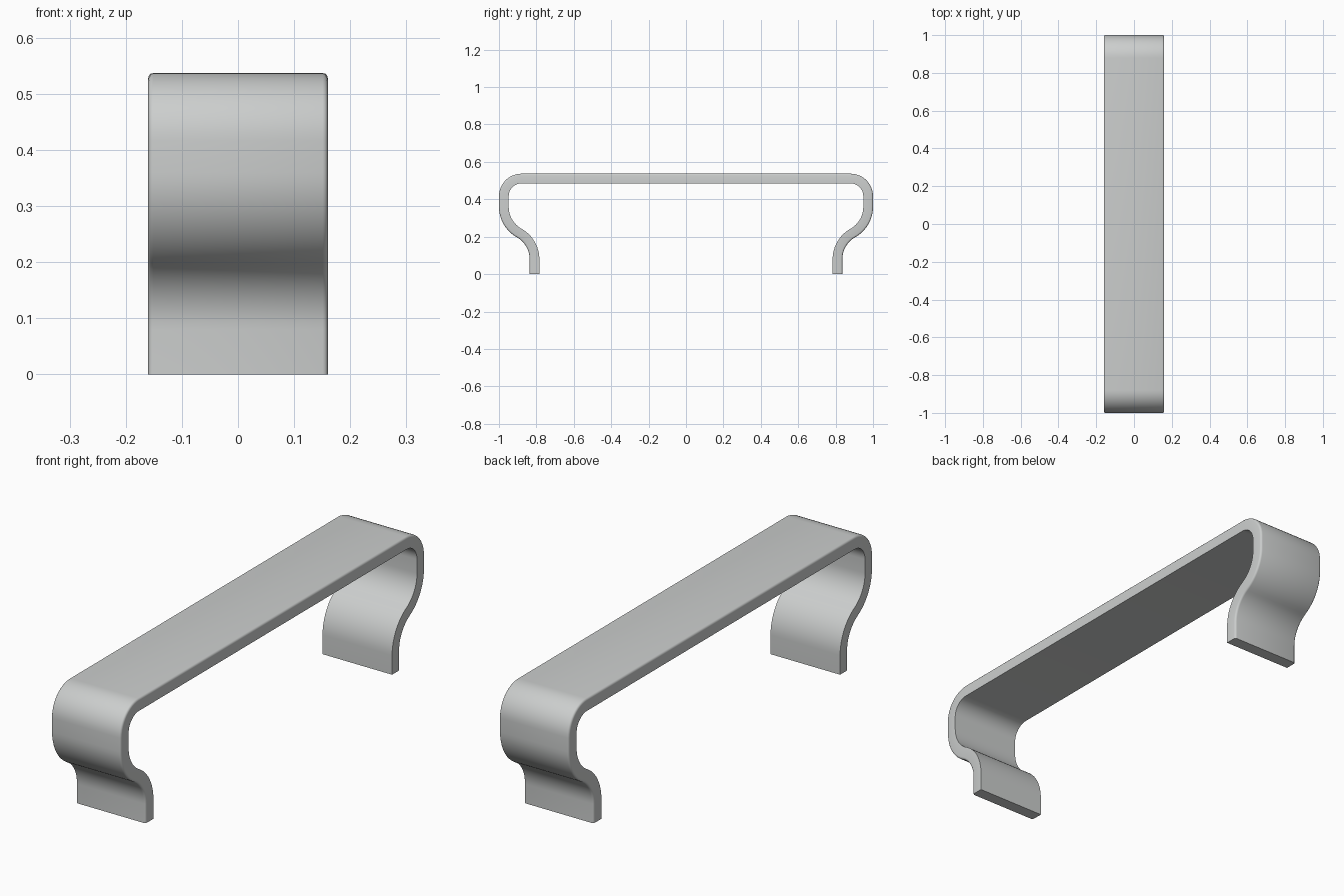
import bpy, bmesh, math

if "Cube" in bpy.data.objects:
    bpy.data.objects.remove(bpy.data.objects["Cube"])

HALF_W, HALF_T = 0.16, 0.026      # strip half width and half thickness
TOP = 0.511                       # centre line height of the flat top


def arc(cy, cz, r, a0, a1, n):
    """Return (y, z, normal angle) samples; the normal is the radial direction."""
    out = []
    for i in range(n + 1):
        a = math.radians(a0 + (a1 - a0) * i / n)
        out.append((cy + r * math.cos(a), cz + r * math.sin(a), a))
    return out


# centre line of the right half: rounded shoulder, inward curve, outward-facing foot
r1, sweep = 0.0945, 60.7
total_r = 0.164 / (2 * (1 - math.cos(math.radians(sweep))))
half = arc(0.974 - r1, TOP - r1, r1, 90, 0, 12)
half += arc(0.974 - total_r, 0.36, total_r, 0, -sweep, 12)
# the reverse curve has its centre on the outside, so the normal is flipped
foot_z = 0.36 - 2 * total_r * math.sin(math.radians(sweep))
for y, z, a in arc(0.81 + total_r, foot_z, total_r, 180 - sweep, 180, 12)[1:]:
    half.append((y, z, a + math.pi))
half.append((0.81, 0.0, 0.0))

# offset to outer and inner outline, then mirror to the left half
right = [[(y + s * HALF_T * math.cos(a), z + s * HALF_T * math.sin(a))
          for y, z, a in half] for s in (1, -1)]
outer, inner = [[(-y, z) for y, z in reversed(side)] + side for side in right]

# bent strip
bm = bmesh.new()
rings = []
for (yo, zo), (yi, zi) in zip(outer, inner):
    rings.append([bm.verts.new(c) for c in (
        (-HALF_W, yo, zo), (HALF_W, yo, zo), (HALF_W, yi, zi), (-HALF_W, yi, zi))])
for a, b in zip(rings, rings[1:]):
    for k in range(4):
        m = (k + 1) % 4
        bm.faces.new((a[k], a[m], b[m], b[k]))
bm.faces.new(rings[0])
bm.faces.new(rings[-1])
bmesh.ops.recalc_face_normals(bm, faces=bm.faces[:])

# soften the outer side edges
edges = [bm.edges.get((a[k], b[k])) for a, b in zip(rings, rings[1:]) for k in (0, 1)]
bmesh.ops.bevel(bm, geom=edges, offset=0.009, offset_type='OFFSET', segments=3,
                profile=0.5, affect='EDGES', clamp_overlap=True)

mesh = bpy.data.meshes.new("bent_handle")
bm.to_mesh(mesh)
bm.free()
handle = bpy.data.objects.new("bent_handle", mesh)
bpy.context.collection.objects.link(handle)

metal = bpy.data.materials.new("satin grey metal")
metal.diffuse_color = (0.6, 0.615, 0.61, 1)
metal.use_nodes = True
metal.node_tree.nodes["Principled BSDF"].inputs["Base Color"].default_value = metal.diffuse_color
mesh.materials.append(metal)

bpy.context.view_layer.objects.active = handle
handle.select_set(True)
bpy.ops.object.shade_smooth_by_angle(angle=math.radians(35))
